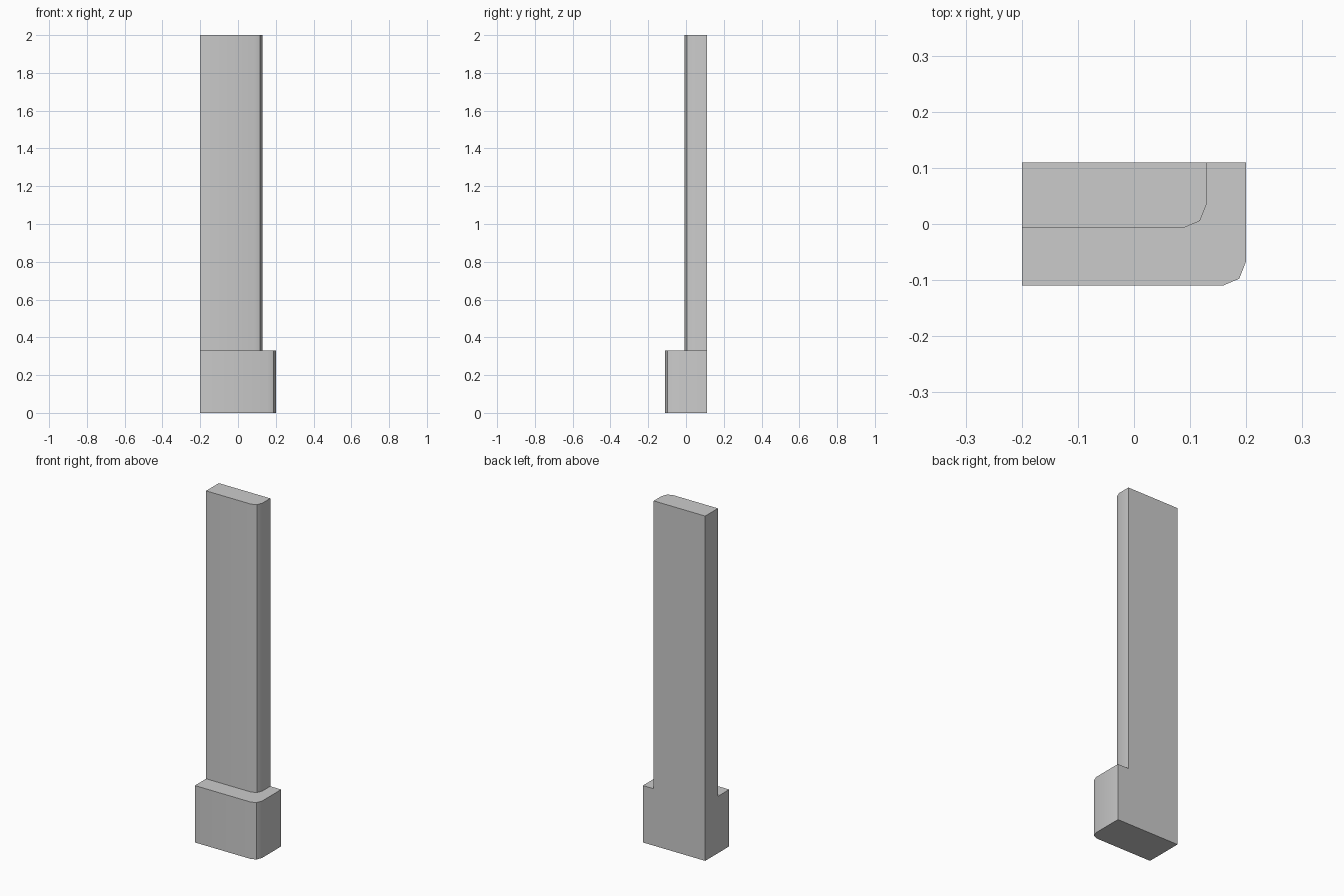
import bpy
import bmesh

if "Cube" in bpy.data.objects:
    bpy.data.objects.remove(bpy.data.objects["Cube"])

grey = bpy.data.materials.new("plain_grey")
grey.diffuse_color = (0.6, 0.6, 0.6, 1.0)
grey.use_nodes = True
grey.node_tree.nodes["Principled BSDF"].inputs["Base Color"].default_value = grey.diffuse_color

LEFT, BACK = -0.2, 0.11


def rounded_block(name, right, front, z0, z1, bottom=True):
    """Extruded rectangle whose front right corner is rounded with three facets."""
    outline = [
        (LEFT, BACK), (LEFT, front),
        (right - 0.042, front), (right - 0.0125, front + 0.0125),
        (right, front + 0.044), (right, BACK),
    ]
    bm = bmesh.new()
    low = [bm.verts.new((x, y, z0)) for x, y in outline]
    high = [bm.verts.new((x, y, z1)) for x, y in outline]
    n = len(outline)
    for i in range(n):
        j = (i + 1) % n
        bm.faces.new((low[i], low[j], high[j], high[i]))
    bm.faces.new(high)
    if bottom:
        bm.faces.new(low[::-1])
    mesh = bpy.data.meshes.new(name)
    bm.to_mesh(mesh)
    bm.free()
    mesh.materials.append(grey)
    obj = bpy.data.objects.new(name, mesh)
    bpy.context.collection.objects.link(obj)
    # soften the shallow corner facets, keep the rest crisp
    bpy.ops.object.select_all(action='DESELECT')
    obj.select_set(True)
    bpy.context.view_layer.objects.active = obj
    bpy.ops.object.shade_smooth_by_angle(angle=0.5236)
    return obj


# wide plinth at the foot
rounded_block("plinth", 0.2, -0.11, 0.0, 0.33)
# tall narrower post, flush with the plinth at the back and left
rounded_block("post", 0.13, -0.007, 0.33, 2.0, bottom=False)
